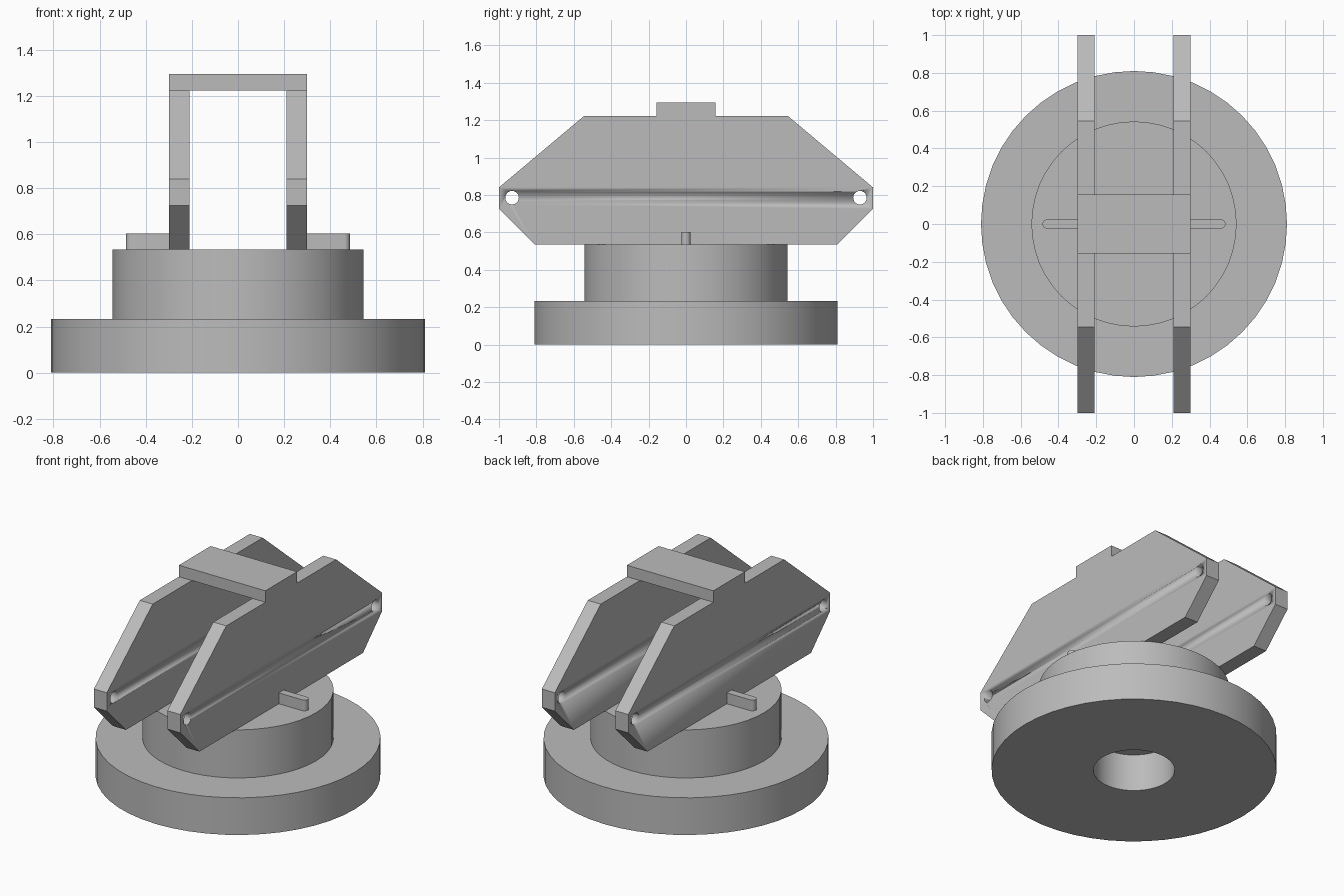
import bpy, bmesh, math
from mathutils import Vector

cube = bpy.data.objects.get("Cube")
if cube:
    bpy.data.objects.remove(cube, do_unlink=True)

SEGMENTS = 48
FLANGE_TOP, DRUM_TOP, PLATE_TOP = 0.233, 0.535, 1.222
PLATE_IN, PLATE_OUT = 0.21, 0.30

# Single grey material
grey = bpy.data.materials.new("plain grey")
grey.use_nodes = True
colour = (0.5, 0.5, 0.5, 1)
grey.diffuse_color = colour
grey.node_tree.nodes["Principled BSDF"].inputs["Base Color"].default_value = colour


def finish(name, bm):
    """Turn a bmesh into a named, shaded object."""
    bmesh.ops.remove_doubles(bm, verts=bm.verts, dist=1e-5)
    bmesh.ops.recalc_face_normals(bm, faces=bm.faces)
    mesh = bpy.data.meshes.new(name)
    bm.to_mesh(mesh)
    bm.free()
    mesh.materials.append(grey)
    obj = bpy.data.objects.new(name, mesh)
    bpy.context.collection.objects.link(obj)
    bpy.ops.object.select_all(action='DESELECT')
    obj.select_set(True)
    bpy.context.view_layer.objects.active = obj
    bpy.ops.object.shade_smooth_by_angle(angle=math.radians(30))
    return obj


def prism(name, points, sweep):
    """Extrude a flat outline of 3D points along a vector."""
    bm = bmesh.new()
    face = bm.faces.new([bm.verts.new(p) for p in points])
    grown = bmesh.ops.extrude_face_region(bm, geom=[face], use_keep_orig=True)
    moved = [v for v in grown["geom"] if isinstance(v, bmesh.types.BMVert)]
    bmesh.ops.translate(bm, verts=moved, vec=Vector(sweep))
    return finish(name, bm)


def circle(radius, count=SEGMENTS, start=0.0, sweep=math.tau):
    return [(radius * math.cos(start + sweep * i / count),
             radius * math.sin(start + sweep * i / count)) for i in range(count)]


def drill(obj, cutter):
    """Cut one solid out of another and discard the cutter."""
    cutter.hide_render = True
    cut = obj.modifiers.new("hole", 'BOOLEAN')
    cut.object = cutter
    cut.solver = 'EXACT'
    bpy.context.view_layer.objects.active = obj
    bpy.ops.object.modifier_apply(modifier=cut.name)
    bpy.data.objects.remove(cutter, do_unlink=True)


# Base flange: lathed ring with a central bore
bm = bmesh.new()
section = [(0.231, 0), (0.81, 0), (0.81, FLANGE_TOP), (0.231, FLANGE_TOP)]
verts = [bm.verts.new((r, 0, z)) for r, z in section]
edges = [bm.edges.new((verts[i - 1], verts[i])) for i in range(len(verts))]
bmesh.ops.spin(bm, geom=verts + edges, cent=(0, 0, 0), axis=(0, 0, 1),
               angle=math.tau, steps=SEGMENTS)
finish("base_flange", bm)

# Drum standing on the flange, closing the bore from above
prism("drum", [(x, y, FLANGE_TOP) for x, y in circle(0.543)],
      (0, 0, DRUM_TOP - FLANGE_TOP))

# Side plates with chamfered corners and a pin hole at each end
half = [(0.81, DRUM_TOP), (1.0, 0.725), (1.0, 0.84), (0.545, PLATE_TOP)]
outline = half + [(-y, z) for y, z in reversed(half)]
for side, label in ((1, "left"), (-1, "right")):
    plate = prism(label + "_side_plate",
                  [(side * PLATE_IN, y, z) for y, z in outline],
                  (side * (PLATE_OUT - PLATE_IN), 0, 0))
    for end in (-1, 1):
        hole = [(side * 0.15, 0.93 * end + a, 0.785 + b) for a, b in circle(0.036, 24)]
        drill(plate, prism("hole_cutter", hole, (side * 0.2, 0, 0)))
    bpy.ops.object.shade_smooth_by_angle(angle=math.radians(30))

    # Round-ended key on the drum beside the plate
    tip = [(0.461 + a, b) for a, b in circle(0.024, 12, -math.pi / 2, math.pi)]
    key = [(PLATE_OUT, -0.024)] + tip + [(0.461, 0.024), (PLATE_OUT, 0.024)]
    prism(label + "_key", [(side * x, y, DRUM_TOP) for x, y in key], (0, 0, 0.068))

# Bridge joining the two plates
prism("top_bridge",
      [(sx * PLATE_OUT, sy * 0.157, PLATE_TOP)
       for sx, sy in ((-1, -1), (1, -1), (1, 1), (-1, 1))],
      (0, 0, 0.072))
